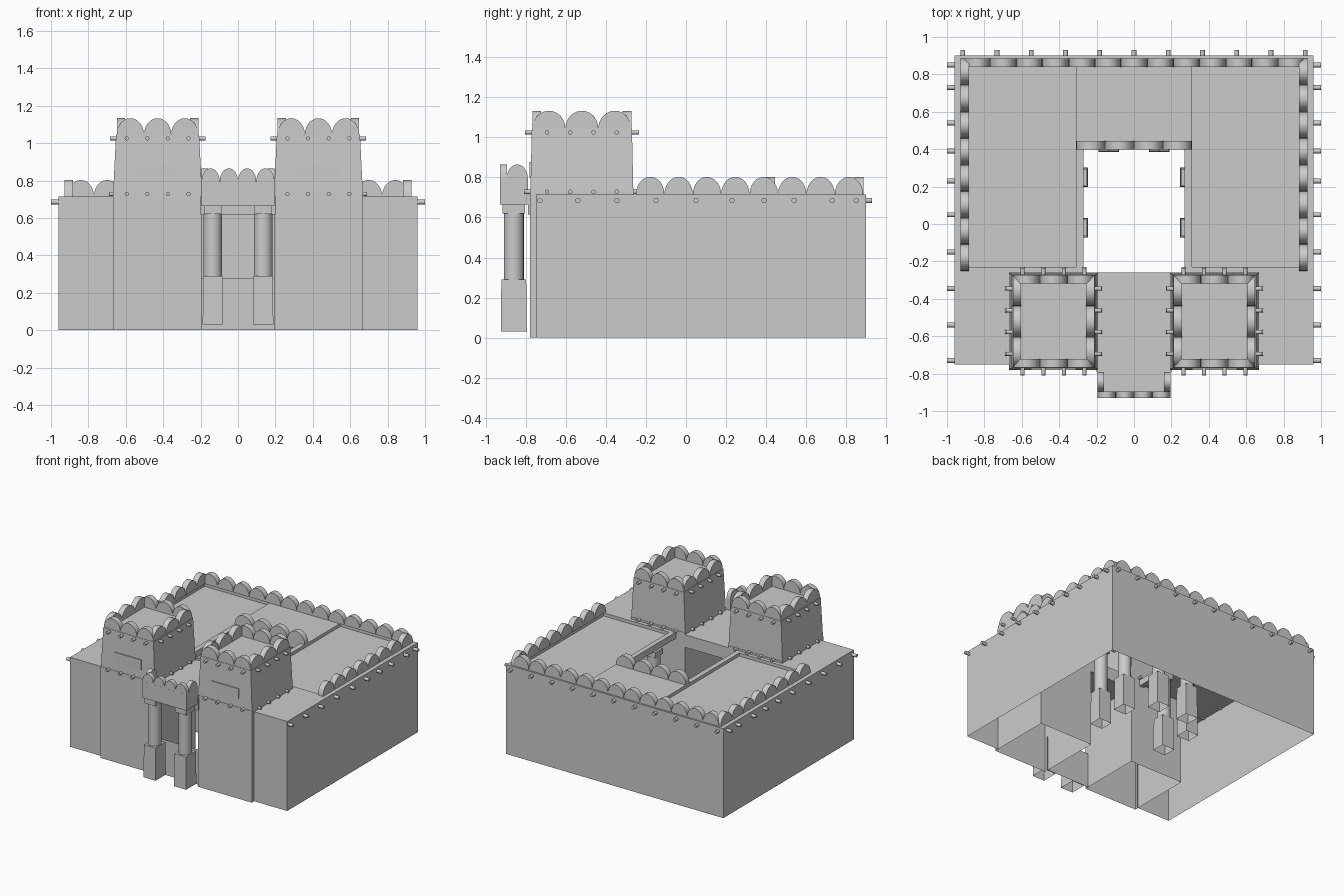
import bpy
from math import sin, cos, pi
from mathutils import Vector

if "Cube" in bpy.data.objects:
    bpy.data.objects.remove(bpy.data.objects["Cube"])


def build(name, verts, faces, smooth=()):
    me = bpy.data.meshes.new(name)
    me.from_pydata(verts, [], faces)
    for i in smooth:
        me.polygons[i].use_smooth = True
    ob = bpy.data.objects.new(name, me)
    bpy.context.collection.objects.link(ob)
    return ob


def frustum(name, c, lo, hi, z0, z1, bottom=True):
    """Tapered block: centre (x, y), half sizes at bottom and top."""
    sg = ((-1, -1), (1, -1), (1, 1), (-1, 1))
    v = [(c[0] + a * h[0], c[1] + b * h[1], z)
         for h, z in ((lo, z0), (hi, z1)) for a, b in sg]
    f = [(i, (i + 1) % 4, (i + 1) % 4 + 4, i + 4) for i in range(4)] + [(4, 5, 6, 7)]
    if bottom:
        f.append((3, 2, 1, 0))
    return build(name, v, f)


def box(name, x0, x1, y0, y1, z0, z1, bottom=True):
    h = ((x1 - x0) / 2, (y1 - y0) / 2)
    return frustum(name, ((x0 + x1) / 2, (y0 + y1) / 2), h, h, z0, z1, bottom)


def wall(name, a, b, z0, z1):
    return build(name, [(*a, z0), (*b, z0), (*b, z1), (*a, z1)], [(0, 1, 2, 3)])


def rod(name, p, q, r, n=12):
    """Round rod from p to q."""
    p, q = Vector(p), Vector(q)
    d = (q - p).normalized()
    u = d.orthogonal().normalized()
    w = d.cross(u)
    v = [e + r * (cos(2 * pi * i / n) * u + sin(2 * pi * i / n) * w)
         for e in (p, q) for i in range(n)]
    f = [(i, (i + 1) % n, n + (i + 1) % n, n + i) for i in range(n)]
    f += [tuple(reversed(range(n))), tuple(range(n, 2 * n))]
    return build(name, v, f, range(n))


def scallops(name, a, b, count, z, h, thick, seg=12):
    """Row of half-round merlons centred on the line a-b."""
    a, b = Vector((*a, z)), Vector((*b, z))
    d = (b - a) / count
    side = d.normalized().cross(Vector((0, 0, 1))) * thick / 2
    v, f, sm = [], [], []
    for k in range(count):
        mid, o, m = a + d * (k + 0.5), len(v), seg + 1
        for s in (1, -1):
            v += [mid + d * 0.5 * cos(pi * i / seg) + side * s
                  + Vector((0, 0, h * sin(pi * i / seg))) for i in range(m)]
        f += [tuple(o + i for i in range(m)), tuple(o + m + i for i in reversed(range(m)))]
        for i in range(seg):
            sm.append(len(f))
            f.append((o + i, o + m + i, o + m + i + 1, o + i + 1))
        f.append((o + m - 1, o + 2 * m - 1, o + m, o))
    return build(name, v, f, sm)


def column(name, x, y, hx, hy, r):
    frustum(name + "_pedestal", (x, y), (hx, hy), (hx - .003, hy - .003), .03, .29, False)
    rod(name + "_shaft", (x, y, .29), (x, y, .62), r, 24)
    box(name + "_capital", x - hx + .006, x + hx - .006, y - hy + .008, y + hy - .008, .62, .665)


ROOF = .715

# outer walls, the building is hollow and open underneath
wall("back_wall", (.96, .9), (-.96, .9), 0, ROOF)
wall("gate_sill_wall", (-.2, -.75), (.2, -.75), 0, .28)

# roof: front strip, gate bridge, back centre and back ledge
box("front_roof", -.96, .96, -.75, -.26, .68, ROOF)
box("gate_bridge", -.2, .2, -.79, -.26, .615, ROOF)
box("back_roof", -.31, .31, .40, .85, .665, ROOF)
box("back_ledge", -.96, .96, .85, .9, .68, ROOF)
scallops("back_battlements", (-.91, .863), (.91, .863), 13, ROOF, .088, .045)
scallops("courtyard_battlements", (-.31, .422), (.31, .422), 4, ROOF, .088, .045)

# gate canopy with its parapet
box("gate_canopy", -.195, .195, -.93, -.79, .665, ROOF)
box("canopy_front_parapet", -.195, .195, -.93, -.895, ROOF, .795)
scallops("canopy_front_battlements", (-.195, -.912), (.195, -.912), 4, .795, .07, .035)

# back wall pegs
for i in range(11):
    x = -.915 + i * .183
    rod("back_peg", (x, .86, .685), (x, .93, .685), .013)

for s, tag in ((-1, "left_"), (1, "right_")):
    def sbox(name, x0, x1, *r):
        return box(tag + name, min(s * x0, s * x1), max(s * x0, s * x1), *r)

    # side wall and short front wall
    wall(tag + "side_wall", (s * .96, -.75), (s * .96, .9), 0, ROOF)
    wall(tag + "front_wall", (s * .66, -.75), (s * .96, -.75), 0, ROOF)

    # sunken side roof with its raised rims
    sbox("side_roof", .31, .96, -.23, .85, .68, .69)
    sbox("courtyard_rim", .27, .31, -.26, .40, .665, ROOF)
    sbox("front_rim", .31, .96, -.26, -.23, .68, ROOF)
    sbox("outer_ledge", .89, .96, -.23, .85, .68, ROOF)
    scallops(tag + "side_battlements", (s * .905, -.25), (s * .905, .885), 8, ROOF, .088, .045)
    for y in (-.73, -.54, -.345, -.15, .05, .23, .39, .54, .73, .85):
        rod(tag + "side_peg", (s * .92, y, .685), (s, y, .685), .013)

    # gate tower: straight base, tapered top
    cx, cy = s * .43, -.52
    frustum(tag + "tower_base", (cx, cy), (.238, .26), (.238, .26), 0, .73, False)
    frustum(tag + "tower_top", (cx, cy), (.238, .257), (.222, .25), .73, 1.045, False)
    box(tag + "tower_panel", cx - .12, cx + .12, -.781, -.76, .80, .878)
    tx, ty = .218, .247
    for k in (-1, 1):
        yy, xx = cy + k * (ty - .022), cx + k * (tx - .022)
        scallops(tag + "tower_battlements", (cx - tx, yy), (cx + tx, yy), 3, 1.045, .088, .044)
        scallops(tag + "tower_battlements", (xx, cy - ty), (xx, cy + ty), 3, 1.045, .088, .044)
        # tower pegs on all four faces in two rows
        for z, out in ((1.025, .03), (.728, .035)):
            for i in range(4):
                px = cx + (i - 1.5) * .11
                py = cy + (i - 1.5) * .116
                rod(tag + "tower_peg", (px, cy + k * .22, z), (px, cy + k * (.255 + out), z), .011)
                rod(tag + "tower_peg", (cx + k * .20, py, z), (cx + k * (.225 + out), py, z), .011)

    # canopy side parapet
    sbox("canopy_side_parapet", .16, .195, -.895, -.79, ROOF, .795)
    scallops(tag + "canopy_side_merlon", (s * .178, -.895), (s * .178, -.79), 1, .795, .07, .035)

    # gate and courtyard columns
    column(tag + "gate_column", s * .135, -.86, .054, .065, .05)
    column(tag + "court_back_column", s * .135, .44, .055, .055, .049)
    for y in (-.02, .25):
        column(tag + "court_side_column", s * .30, y, .055, .053, .049)
